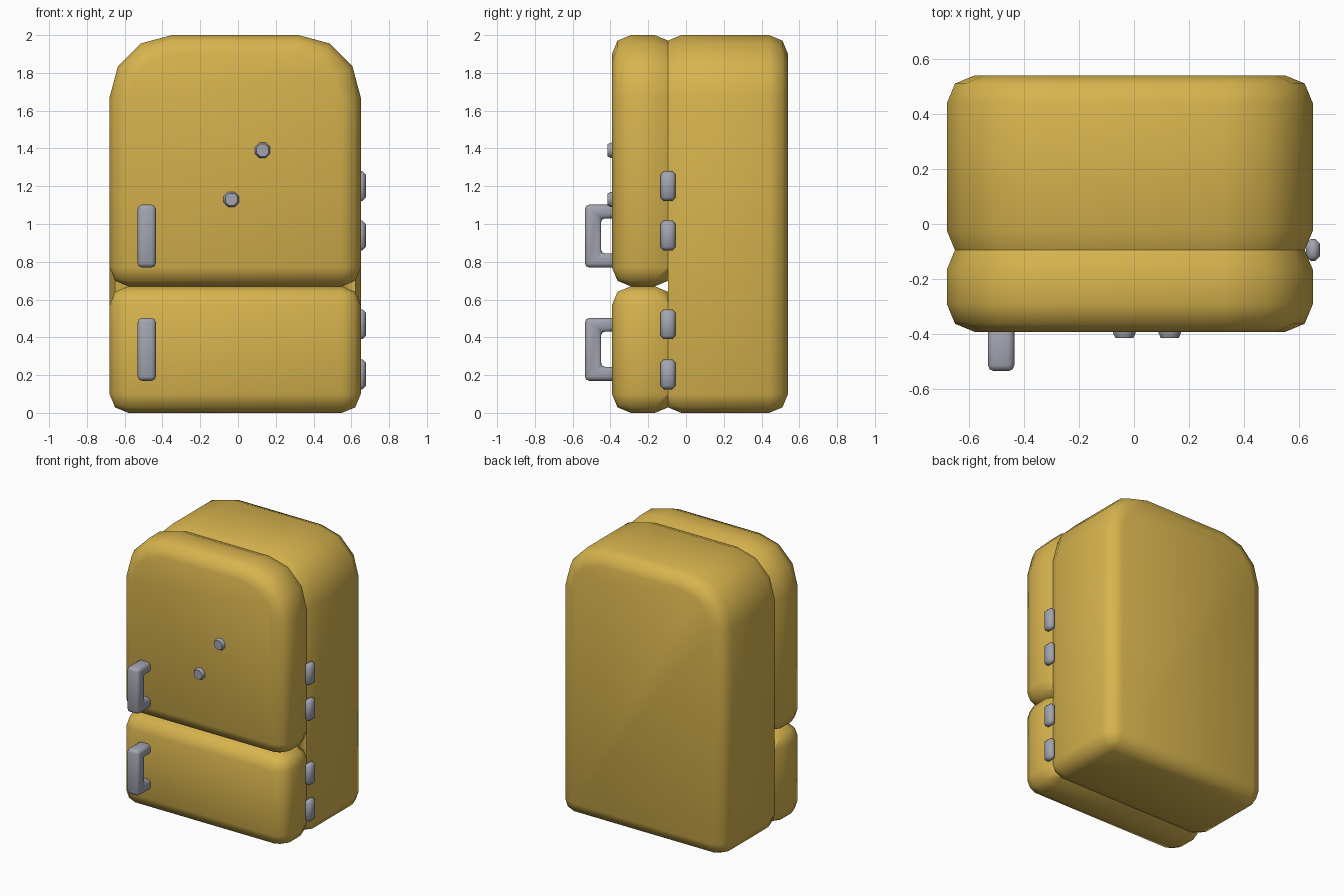
import bpy, bmesh, math
from mathutils import Vector

if "Cube" in bpy.data.objects:
    bpy.data.objects.remove(bpy.data.objects["Cube"])

def material(name, rgb):
    m = bpy.data.materials.new(name)
    m.diffuse_color = (*rgb, 1)
    m.use_nodes = True
    m.node_tree.nodes["Principled BSDF"].inputs["Base Color"].default_value = m.diffuse_color
    return m

YELLOW = material("mustard yellow enamel", (0.68, 0.455, 0.076))
GREY = material("grey metal", (0.36, 0.37, 0.43))

def finish(bm, name, mat):
    """Smooth the faces, keep steep edges sharp, and link the object."""
    bmesh.ops.recalc_face_normals(bm, faces=bm.faces[:])
    for f in bm.faces:
        f.smooth = True
    for e in bm.edges:
        e.smooth = e.calc_face_angle(0) < math.radians(60)
    me = bpy.data.meshes.new(name)
    bm.to_mesh(me)
    bm.free()
    me.materials.append(mat)
    ob = bpy.data.objects.new(name, me)
    bpy.context.collection.objects.link(ob)

def prism(points, depth):
    """Closed solid from a list of points moved along the depth vector."""
    bm = bmesh.new()
    face = bm.faces.new([bm.verts.new(p) for p in points])
    ext = bmesh.ops.extrude_face_region(bm, geom=[face], use_keep_orig=True)
    verts = [g for g in ext["geom"] if isinstance(g, bmesh.types.BMVert)]
    bmesh.ops.translate(bm, verts=verts, vec=Vector(depth))
    bmesh.ops.recalc_face_normals(bm, faces=bm.faces[:])
    return bm

def bevel(bm, width, segments):
    edges = [e for e in bm.edges if e.calc_face_angle(0) > math.radians(40)]
    bmesh.ops.bevel(bm, geom=edges, offset=width, segments=segments,
                    profile=0.5, affect='EDGES', clamp_overlap=True)

SEAM = -0.095
X0, X1 = -0.68, 0.65

def shell(name, y0, y1, z0, z1, radius):
    """Soft-edged cabinet block with rounded top corners, cut flat at the seam."""
    pts = [(X0, z0), (X1, z0)]
    if radius:
        for cx, start in ((X1 - radius, 0), (X0 + radius, 90)):
            for i in range(4):
                a = math.radians(start + 30 * i)
                pts.append((cx + radius * math.cos(a), z1 - radius + radius * math.sin(a)))
    else:
        pts += [(X1, z1), (X0, z1)]
    bm = prism([(x, y0, z) for x, z in pts], (0, y1 - y0, 0))
    bevel(bm, 0.1, 2)
    side = 1 if y1 < 0 else -1
    cut = bmesh.ops.bisect_plane(bm, geom=bm.verts[:] + bm.edges[:] + bm.faces[:],
                                 plane_co=(0, SEAM, 0), plane_no=(0, side, 0),
                                 clear_outer=True)
    rim = [g for g in cut["geom_cut"] if isinstance(g, bmesh.types.BMEdge)]
    bmesh.ops.holes_fill(bm, edges=rim, sides=0)
    finish(bm, name, YELLOW)

# cabinet and two doors
shell("cabinet", SEAM - 0.03, 0.54, 0, 2, 0.33)
shell("upper_door", -0.392, SEAM + 0.03, 0.67, 2, 0.33)
shell("lower_door", -0.392, SEAM + 0.03, 0, 0.67, 0)

# C-shaped handles
for name, z in (("upper_handle", 0.77), ("lower_handle", 0.17)):
    prof = [(-0.37, 0), (-0.535, 0), (-0.535, 0.332), (-0.37, 0.332),
            (-0.37, 0.26), (-0.45, 0.26), (-0.45, 0.074), (-0.37, 0.074)]
    bm = prism([(-0.531, y, z + h) for y, h in prof], (0.096, 0, 0))
    bevel(bm, 0.022, 2)
    finish(bm, name, GREY)

# hinges on the right side
for i, z in enumerate((0.125, 0.39, 0.86, 1.122)):
    bm = prism([(0.625, -0.135, z), (0.677, -0.135, z),
                (0.677, -0.055, z), (0.625, -0.055, z)], (0, 0, 0.158))
    bevel(bm, 0.018, 1)
    finish(bm, f"hinge_{i + 1}", GREY)

# small eight-sided studs on the upper door
for i, (x, z) in enumerate(((0.13, 1.39), (-0.035, 1.13))):
    bm = bmesh.new()
    rings = []
    for r, y in ((0.044, -0.37), (0.044, -0.397), (0.035, -0.415)):
        rings.append([bm.verts.new((x + r * math.cos(math.radians(22.5 + 45 * k)), y,
                                    z + r * math.sin(math.radians(22.5 + 45 * k))))
                      for k in range(8)])
    for a, b in zip(rings, rings[1:]):
        for k in range(8):
            j = (k + 1) % 8
            bm.faces.new((a[k], a[j], b[j], b[k]))
    bm.faces.new(rings[0])
    bm.faces.new(rings[-1])
    finish(bm, f"stud_{i + 1}", GREY)
